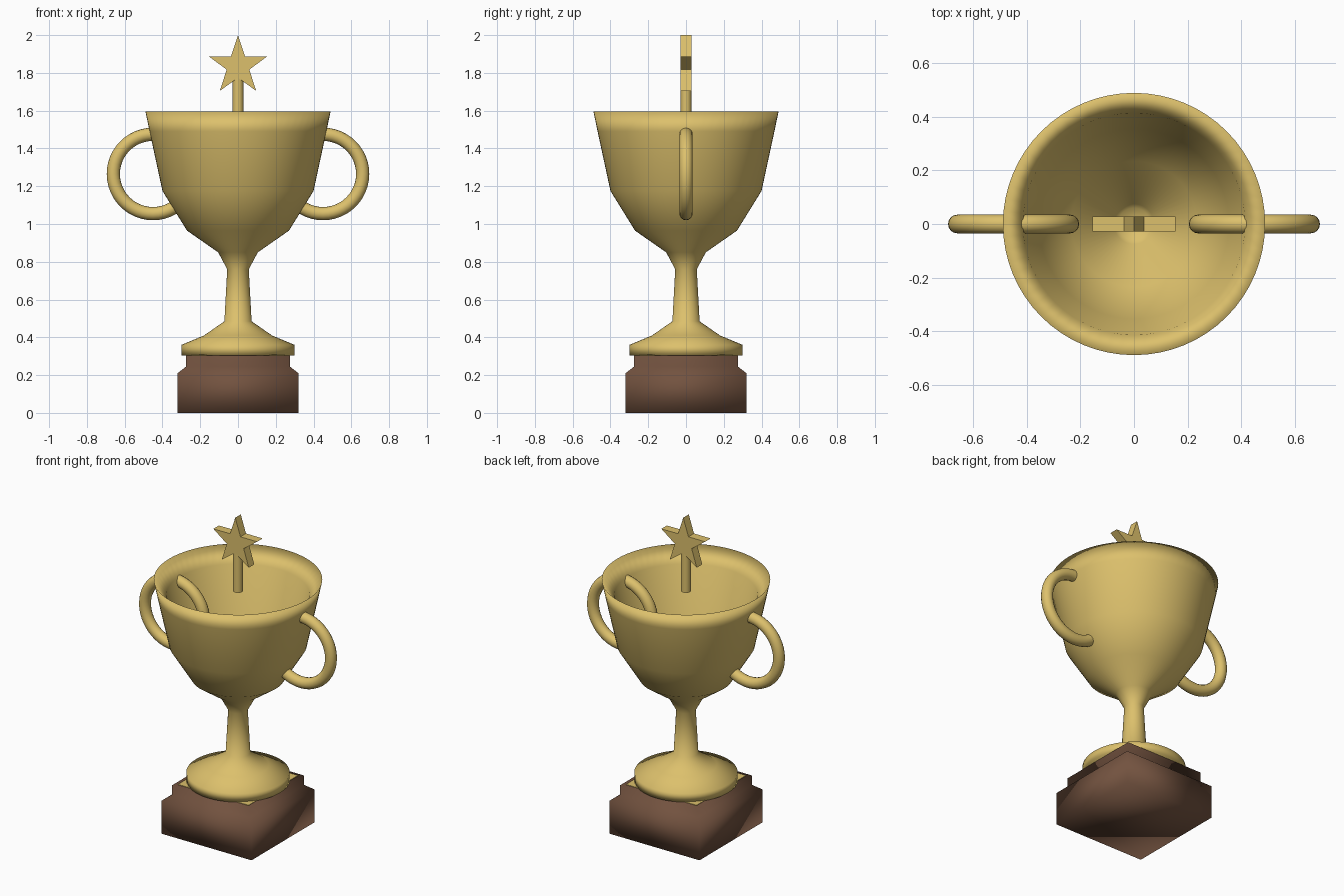
import bpy, bmesh
from math import pi, sin, cos

default = bpy.data.objects.get("Cube")
if default:
    bpy.data.objects.remove(default, do_unlink=True)


def material(name, rgb):
    m = bpy.data.materials.new(name)
    m.use_nodes = True
    m.diffuse_color = (*rgb, 1)
    m.node_tree.nodes["Principled BSDF"].inputs["Base Color"].default_value = (*rgb, 1)
    return m


gold = material("gold", (0.72, 0.53, 0.15))
wood = material("brown wood", (0.17, 0.085, 0.05))


def finish(bm, name, mat, smooth=True):
    bmesh.ops.recalc_face_normals(bm, faces=bm.faces)
    for f in bm.faces:
        f.smooth = smooth
    mesh = bpy.data.meshes.new(name)
    bm.to_mesh(mesh)
    bm.free()
    mesh.materials.append(mat)
    ob = bpy.data.objects.new(name, mesh)
    bpy.context.collection.objects.link(ob)
    return ob


def lathe(name, profile, mat, sides, turn=0.0, smooth=True):
    """Stack rings of (radius, height) and cap both ends."""
    bm = bmesh.new()
    rings = []
    for r, z in profile:
        rings.append([bm.verts.new((r * cos(turn + 2 * pi * i / sides),
                                    r * sin(turn + 2 * pi * i / sides), z))
                      for i in range(sides)])
    for a, b in zip(rings, rings[1:]):
        for i in range(sides):
            j = (i + 1) % sides
            bm.faces.new((a[i], a[j], b[j], b[i]))
    bm.faces.new(rings[0])
    bm.faces.new(rings[-1])
    return finish(bm, name, mat, smooth)


# Square wooden plinth with a chamfered shoulder
corner = 2 ** 0.5
plinth = [(0.32, 0), (0.32, 0.21), (0.275, 0.245), (0.275, 0.305)]
lathe("plinth", [(r * corner, z) for r, z in plinth], wood, 4, pi / 4)

# Thin plate under the foot
lathe("plinth_plate", [(0.25 * corner, 0.302), (0.25 * corner, 0.308)],
      gold, 4, pi / 4, smooth=False)

# Foot, stem and hollow bowl
cup = [(0.30, 0.305), (0.30, 0.36), (0.18, 0.41), (0.072, 0.485),
       (0.057, 0.76), (0.105, 0.85), (0.27, 0.965), (0.40, 1.175),
       (0.468, 1.49), (0.49, 1.595),
       (0.415, 1.50), (0.355, 1.19), (0.235, 1.0), (0.075, 0.88), (0.06, 0.85)]
lathe("cup", cup, gold, 64)

# Ring handles that pass through the bowl wall
for side, x in (("left", 0.45), ("right", -0.45)):
    bpy.ops.mesh.primitive_torus_add(
        location=(x, 0, 1.265), rotation=(pi / 2, 0, 0),
        major_radius=0.21, minor_radius=0.035,
        major_segments=48, minor_segments=16)
    handle = bpy.context.object
    handle.name = side + "_handle"
    handle.data.materials.append(gold)
    bpy.ops.object.shade_smooth()

# Short rod holding the star
bpy.ops.mesh.primitive_cylinder_add(vertices=32, radius=0.028, depth=0.27,
                                    location=(0, 0, 1.655))
rod = bpy.context.object
rod.name = "star_rod"
rod.data.materials.append(gold)
bpy.ops.object.shade_smooth_by_angle()

# Five-pointed star
bm = bmesh.new()
points = []
for i in range(10):
    r = 0.063 if i % 2 else 0.163
    points.append(bm.verts.new((r * sin(pi * i / 5), -0.028, 1.837 + r * cos(pi * i / 5))))
face = bm.faces.new(points)
back = bmesh.ops.extrude_face_region(bm, geom=[face])["geom"]
bmesh.ops.translate(bm, vec=(0, 0.056, 0),
                    verts=[v for v in back if isinstance(v, bmesh.types.BMVert)])
finish(bm, "star", gold, smooth=False)
